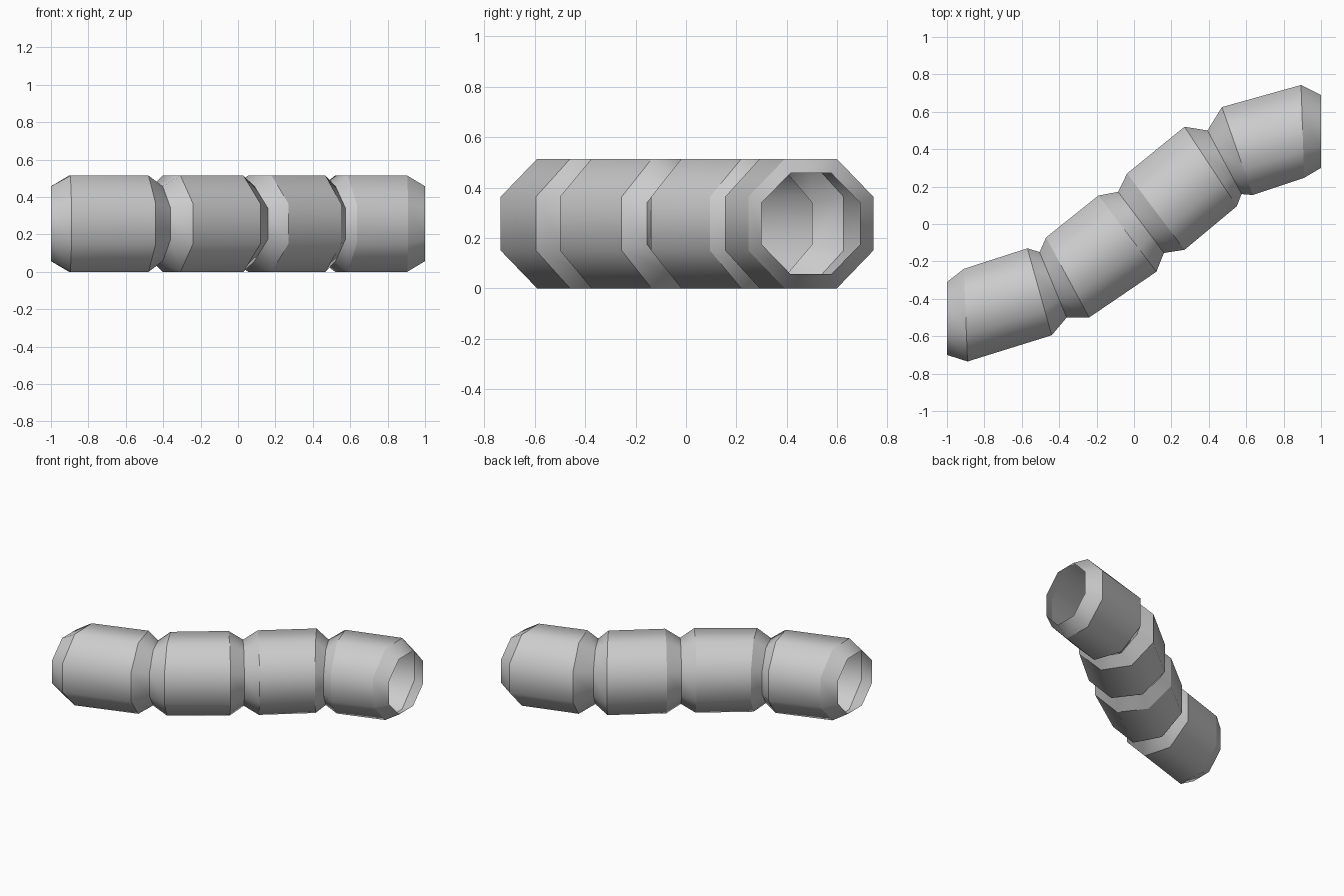
import bpy, bmesh, math

if "Cube" in bpy.data.objects:
    bpy.data.objects.remove(bpy.data.objects["Cube"])

ZC = 0.257            # height of the tube axis
BIG, SMALL = 0.257, 0.2   # half heights of body rings and of necks / ends

# Each ring: left point (x, y), right point (x, y), half height
rings = [
    (-1.00, -0.31, -1.00, -0.70, SMALL),
    (-0.91, -0.24, -0.89, -0.735, BIG),
    (-0.57, -0.13, -0.44, -0.595, BIG),
    (-0.505, -0.15, -0.36, -0.50, SMALL),
    (-0.47, -0.072, -0.24, -0.50, BIG),
    (-0.19, 0.152, 0.12, -0.255, BIG),
    (-0.085, 0.172, 0.16, -0.155, SMALL),
    (-0.037, 0.27, 0.27, -0.138, BIG),
    (0.27, 0.52, 0.55, 0.095, BIG),
    (0.393, 0.50, 0.575, 0.16, SMALL),
    (0.47, 0.625, 0.635, 0.155, BIG),
    (0.893, 0.743, 0.91, 0.247, BIG),
    (1.00, 0.69, 1.00, 0.30, SMALL),
]


def octagon(bm, lx, ly, rx, ry, h):
    """Flat-topped octagonal ring spanning the left and right points."""
    cx, cy, wx, wy = (lx + rx) / 2, (ly + ry) / 2, (lx - rx) / 2, (ly - ry) / 2
    k = 1 / math.cos(math.pi / 8)
    verts = []
    for i in range(8):
        a = math.pi / 8 + i * math.pi / 4
        u, v = k * math.cos(a), k * math.sin(a)
        verts.append(bm.verts.new((cx + wx * u, cy + wy * u, ZC + h * v)))
    return verts


# Open-ended segmented tube
bm = bmesh.new()
loops = [octagon(bm, *r) for r in rings]
for a, b in zip(loops, loops[1:]):
    for i in range(8):
        j = (i + 1) % 8
        bm.faces.new((a[i], a[j], b[j], b[i])).smooth = True
bmesh.ops.recalc_face_normals(bm, faces=bm.faces[:])

# Crisp creases around every ring, smooth around the tube
for ring in loops:
    for i in range(8):
        bm.edges.get((ring[i], ring[(i + 1) % 8])).smooth = False

mesh = bpy.data.meshes.new("segmented_tube")
bm.to_mesh(mesh)
bm.free()
tube = bpy.data.objects.new("segmented_tube", mesh)
bpy.context.collection.objects.link(tube)
